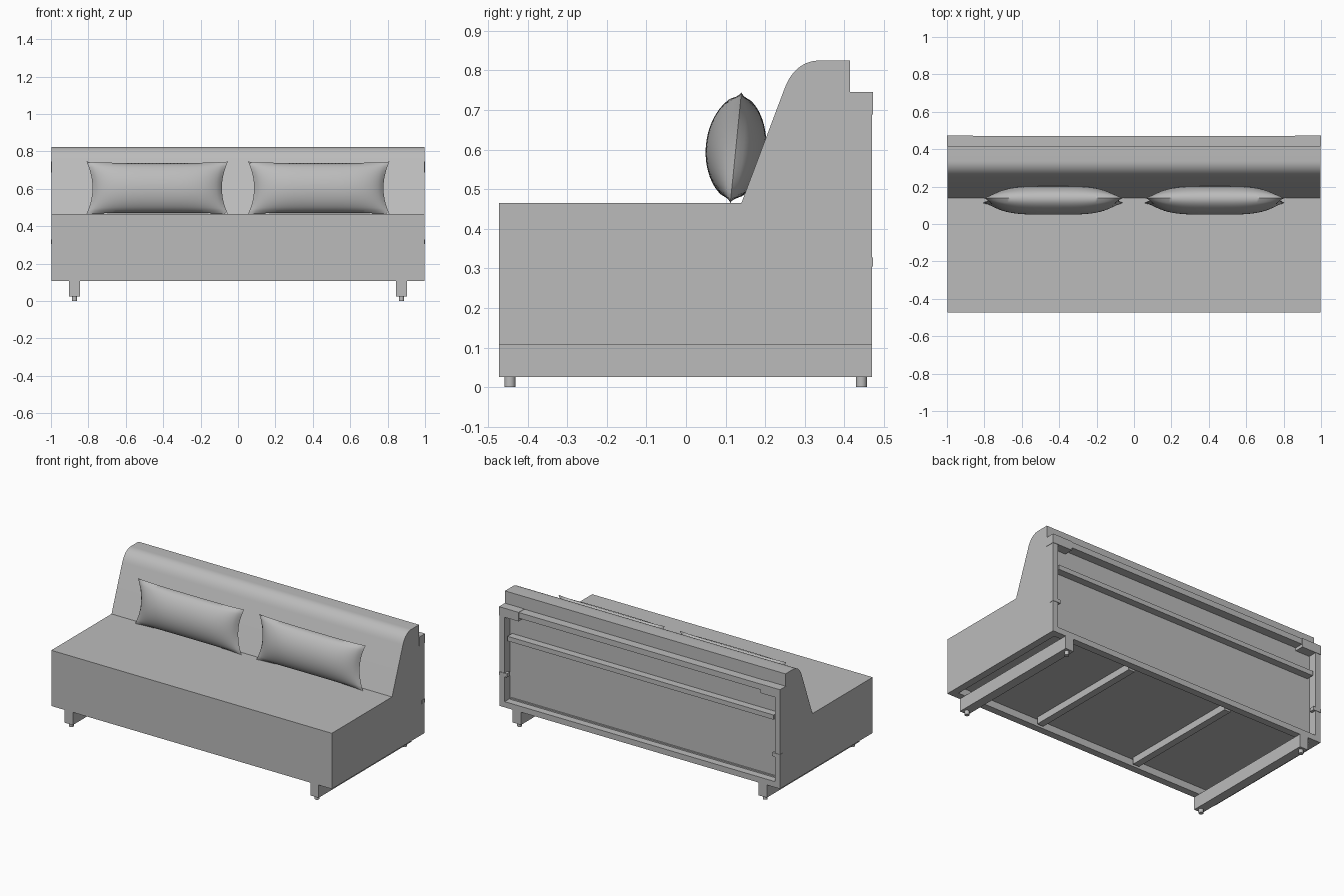
import bpy, bmesh
from mathutils import Vector, Matrix
from mathutils.geometry import interpolate_bezier

if "Cube" in bpy.data.objects:
    bpy.data.objects.remove(bpy.data.objects["Cube"], do_unlink=True)

grey = bpy.data.materials.new("plain_grey")
grey.use_nodes = True
COLOR = (0.5, 0.5, 0.5, 1)
grey.diffuse_color = COLOR
grey.node_tree.nodes["Principled BSDF"].inputs["Base Color"].default_value = COLOR


def finish(bm, name, smooth=None):
    bmesh.ops.recalc_face_normals(bm, faces=bm.faces)
    mesh = bpy.data.meshes.new(name)
    bm.to_mesh(mesh)
    bm.free()
    mesh.materials.append(grey)
    obj = bpy.data.objects.new(name, mesh)
    bpy.context.collection.objects.link(obj)
    if smooth:
        bpy.ops.object.select_all(action="DESELECT")
        obj.select_set(True)
        bpy.context.view_layer.objects.active = obj
        bpy.ops.object.shade_smooth_by_angle(angle=smooth)
    return obj


def box(name, x, y, z):
    """Box from (min, max) pairs."""
    bm = bmesh.new()
    bmesh.ops.create_cube(bm, size=1)
    for v in bm.verts:
        v.co = Vector([(a + b) / 2 + c * (b - a) for c, (a, b) in zip(v.co, (x, y, z))])
    return finish(bm, name)


def recess(bm, direction, border, depth):
    """Sink a panel into the biggest face that looks in a direction."""
    bm.normal_update()
    face = max((f for f in bm.faces if f.normal.dot(direction) > 0.9),
               key=lambda f: f.calc_area())
    bmesh.ops.inset_individual(bm, faces=[face], thickness=border)
    wall = bmesh.ops.extrude_discrete_faces(bm, faces=[face])["faces"][0]
    bmesh.ops.translate(bm, verts=wall.verts, vec=-depth * Vector(direction))


# Seat and backrest: one side profile, extruded across the width
HALF = 0.998
curve = interpolate_bezier(Vector((0.25, 0.757)), Vector((0.268, 0.803)),
                           Vector((0.30, 0.825)), Vector((0.338, 0.825)), 14)
profile = [(-0.472, 0.107), (-0.472, 0.465), (0.14, 0.465)]
profile += [(p.x, p.y) for p in curve]
profile += [(0.414, 0.825), (0.414, 0.744), (0.47, 0.744), (0.47, 0.107)]
bm = bmesh.new()
side = bm.faces.new([bm.verts.new((-HALF, y, z)) for y, z in profile])
ext = bmesh.ops.extrude_face_region(bm, geom=[side])["geom"]
bmesh.ops.translate(bm, vec=(2 * HALF, 0, 0),
                    verts=[g for g in ext if isinstance(g, bmesh.types.BMVert)])
bmesh.ops.recalc_face_normals(bm, faces=bm.faces)
recess(bm, (0, 1, 0), 0.052, 0.056)
recess(bm, (0, 0, -1), 0.065, 0.045)
finish(bm, "sofa_body", 0.5)

# Crossbar inside the open back
box("back_crossbar", (-0.947, 0.947), (0.41, 0.462), (0.535, 0.565))

for s, tag in ((1, "left"), (-1, "right")):
    def span(a, b):
        return sorted((s * a, s * b))
    # Runners, underside slats and frame joint plates
    box(f"runner_{tag}", span(0.845, 0.904), (-0.472, 0.47), (0.025, 0.108))
    box(f"under_slat_{tag}", span(0.335, 0.38), (-0.408, 0.406), (0.108, 0.154))
    box(f"top_joint_{tag}", span(0.86, 1.0), (0.414, 0.473), (0.688, 0.746))
    box(f"post_joint_{tag}", span(0.944, 1.0), (0.44, 0.473), (0.305, 0.328))
    # Round feet
    for y, end in ((-0.445, "front"), (0.443, "back")):
        bm = bmesh.new()
        bmesh.ops.create_cone(bm, cap_ends=True, segments=20, radius1=0.014,
                              radius2=0.014, depth=0.028,
                              matrix=Matrix.Translation((s * 0.874, y, 0.014)))
        finish(bm, f"foot_{end}_{tag}", 0.6)

    # Pillow: two bulging sheets joined along a pinched seam
    bm = bmesh.new()
    bmesh.ops.create_grid(bm, x_segments=40, y_segments=20, size=1)
    bmesh.ops.duplicate(bm, geom=bm.verts[:] + bm.edges[:] + bm.faces[:])
    bm.verts.ensure_lookup_table()
    half = len(bm.verts) // 2
    for i, v in enumerate(bm.verts):
        u, w = v.co.x, v.co.y
        puff = max(0, 1 - abs(u) ** 3.5) ** 0.75 * max(0, 1 - w * w) ** 0.6
        v.co = Vector((0.378 * u * (1 - 0.085 * u * u * (1 - w * w)),
                       (1 if i < half else -1) * 0.076 * puff,
                       0.141 * w * (1 - 0.05 * (1 - u ** 4))))
    bmesh.ops.remove_doubles(bm, verts=bm.verts, dist=0.0005)
    pillow = finish(bm, f"pillow_{tag}", 1.0)
    pillow.rotation_euler.x = -0.1
    pillow.location = (s * 0.432, 0.126, 0.605)
